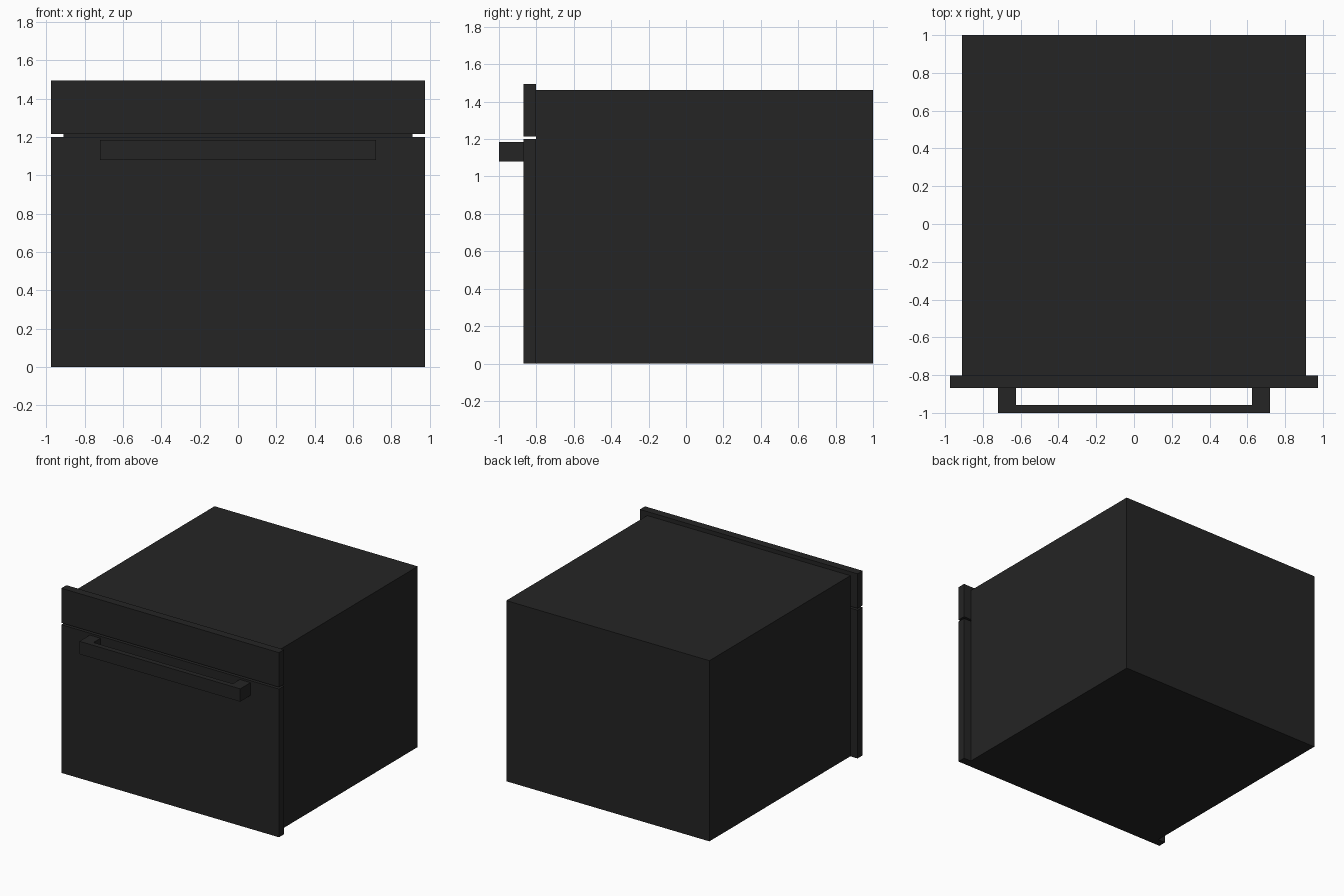
import bpy
import bmesh

if "Cube" in bpy.data.objects:
    bpy.data.objects.remove(bpy.data.objects["Cube"])

# Near-black finish shared by every part
black = bpy.data.materials.new("black_finish")
black.diffuse_color = (0.018, 0.018, 0.018, 1)
black.use_nodes = True
black.node_tree.nodes["Principled BSDF"].inputs["Base Color"].default_value = black.diffuse_color


def prism(name, outline, z0, z1):
    """Extrude an xy outline (counter-clockwise) from z0 up to z1."""
    bm = bmesh.new()
    base = bm.faces.new([bm.verts.new((x, y, z0)) for x, y in outline])
    top = bmesh.ops.extrude_face_region(bm, geom=[base])["geom"]
    verts = [v for v in top if isinstance(v, bmesh.types.BMVert)]
    bmesh.ops.translate(bm, verts=verts, vec=(0, 0, z1 - z0))
    if base.is_valid is False or len(bm.faces) < len(outline) + 2:
        bm.faces.new([v for v in bm.verts if v not in verts])
    bmesh.ops.recalc_face_normals(bm, faces=bm.faces)
    mesh = bpy.data.meshes.new(name)
    bm.to_mesh(mesh)
    bm.free()
    mesh.materials.append(black)
    obj = bpy.data.objects.new(name, mesh)
    bpy.context.collection.objects.link(obj)
    return obj


def slab(name, half_width, y0, y1, z0, z1):
    w = half_width
    return prism(name, [(-w, y0), (w, y0), (w, y1), (-w, y1)], z0, z1)


# Oven housing
slab("oven_body", 0.91, -0.803, 1.0, 0, 1.463)

# Front: door below, control panel above, with a thin gap between
slab("oven_door", 0.975, -0.868, -0.803, 0, 1.2)
slab("control_panel", 0.975, -0.868, -0.803, 1.215, 1.495)

# U-shaped door handle: thin bar with a square post at each end
half = [(0.72, -1.0), (0.72, -0.868), (0.624, -0.868), (0.624, -0.957)]
prism("door_handle", half + [(-x, y) for x, y in reversed(half)], 1.08, 1.184)
